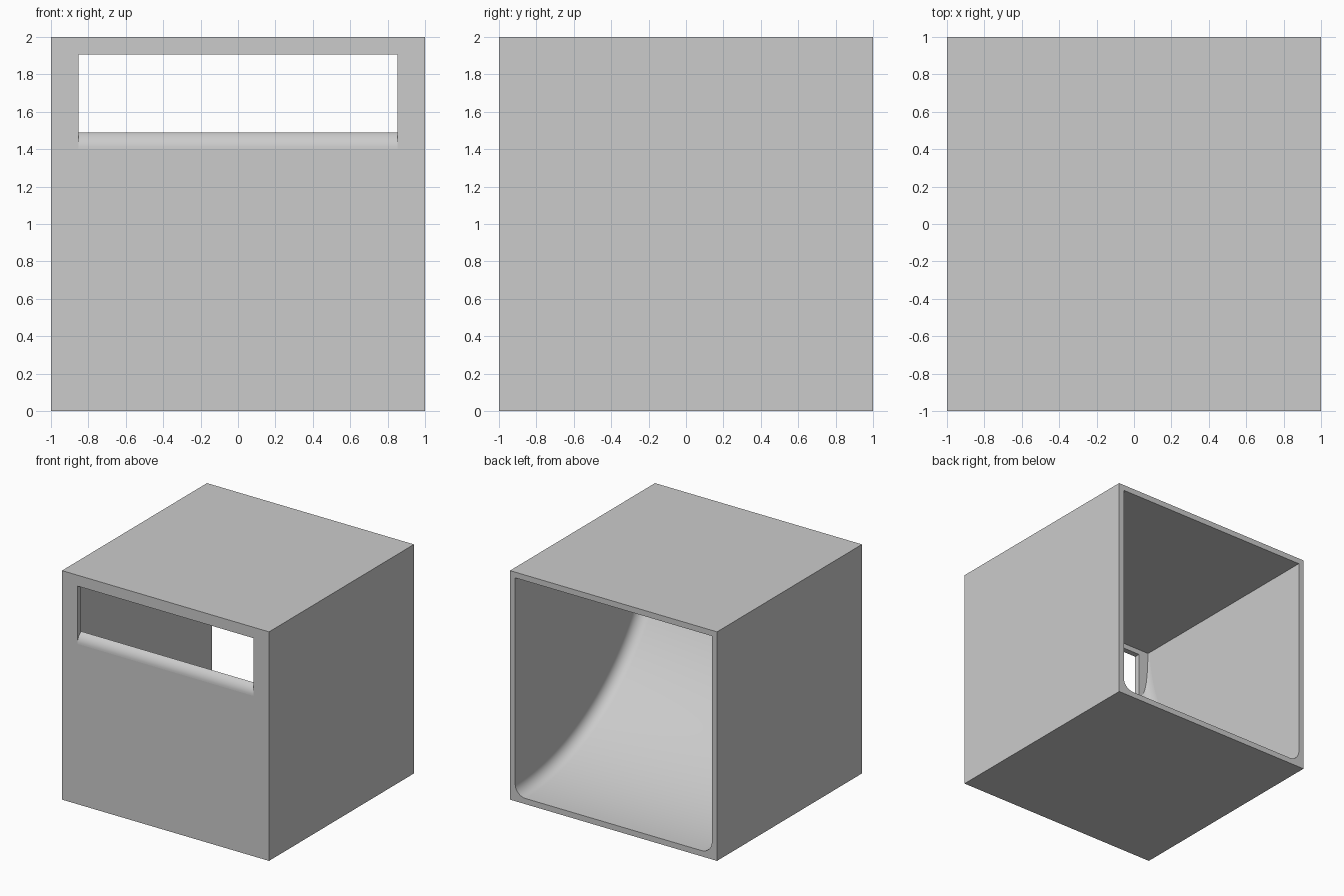
import bpy, bmesh, math

old = bpy.data.objects.get("Cube")
if old:
    bpy.data.objects.remove(old, do_unlink=True)

WALL = 0.05      # shell thickness
ROUND = 0.10     # fillet of the ramp sides and of the lip
RAMP_R = 2.04    # radius of the ramp curve
IN = 1 - WALL    # inner half width


def mesh_object(name, bm):
    bmesh.ops.recalc_face_normals(bm, faces=bm.faces)
    mesh = bpy.data.meshes.new(name)
    bm.to_mesh(mesh)
    bm.free()
    ob = bpy.data.objects.new(name, mesh)
    bpy.context.collection.objects.link(ob)
    return ob


def box(name, lo, hi):
    bm = bmesh.new()
    bmesh.ops.create_cube(bm, size=1)
    for v in bm.verts:
        v.co = [l + (c + 0.5) * (h - l) for c, l, h in zip(v.co, lo, hi)]
    return mesh_object(name, bm)


def extrude_x(name, profile, half):
    """Prism along x from a closed (y, z) profile."""
    bm = bmesh.new()
    face = bm.faces.new([bm.verts.new((-half, y, z)) for y, z in profile])
    out = bmesh.ops.extrude_face_region(bm, geom=[face])["geom"]
    for v in out:
        if isinstance(v, bmesh.types.BMVert):
            v.co.x = half
    return mesh_object(name, bm)


def apply(ob, kind, **settings):
    mod = ob.modifiers.new(kind.title(), kind)
    for key, value in settings.items():
        setattr(mod, key, value)
    bpy.context.view_layer.objects.active = ob
    bpy.ops.object.modifier_apply(modifier=mod.name)


def boolean(ob, other, operation):
    apply(ob, 'BOOLEAN', object=other, operation=operation, solver='EXACT')
    bpy.data.objects.remove(other, do_unlink=True)


# Cavity: a wide drum with rounded rims, trimmed by the inner walls
steps = 240
cy, cz = 1.003, WALL + RAMP_R
ring = [(cy + RAMP_R * math.sin(math.tau * i / steps),
         cz - RAMP_R * math.cos(math.tau * i / steps)) for i in range(steps)]
cavity = extrude_x("cavity_cutter", ring, IN)
apply(cavity, 'BEVEL', width=ROUND, segments=10, limit_method='ANGLE',
      angle_limit=math.radians(60))
trim = box("trim_box", (-1.2, -IN, -0.5), (1.2, 1.2, 2 - WALL))
boolean(cavity, trim, 'INTERSECT')

# Front slot with a rounded lower lip
lip = [(-1 + ROUND - ROUND * math.cos(a), 1.4 + ROUND * math.sin(a))
       for a in (math.pi / 2 * i / 12 for i in range(13))]
slot = extrude_x("slot_cutter", [(-1.1, 1.4)] + lip
                 + [(-1 + ROUND, 1.905), (-1.1, 1.905)], 0.852)

# Shell
shell = box("box_shell", (-1, -1, 0), (1, 1, 2))
boolean(shell, cavity, 'DIFFERENCE')
boolean(shell, slot, 'DIFFERENCE')

# Smooth ramp and lip, flat walls
bpy.ops.object.select_all(action='DESELECT')
shell.select_set(True)
bpy.context.view_layer.objects.active = shell
bpy.ops.object.shade_smooth_by_angle(angle=math.radians(30))
for p in shell.data.polygons:
    if max(abs(c) for c in p.normal) > 0.99999:
        p.use_smooth = False

# Material
grey = bpy.data.materials.new("light_grey")
grey.use_nodes = True
colour = (0.6, 0.6, 0.6, 1)
grey.diffuse_color = colour
grey.node_tree.nodes["Principled BSDF"].inputs["Base Color"].default_value = colour
shell.data.materials.clear()
shell.data.materials.append(grey)
